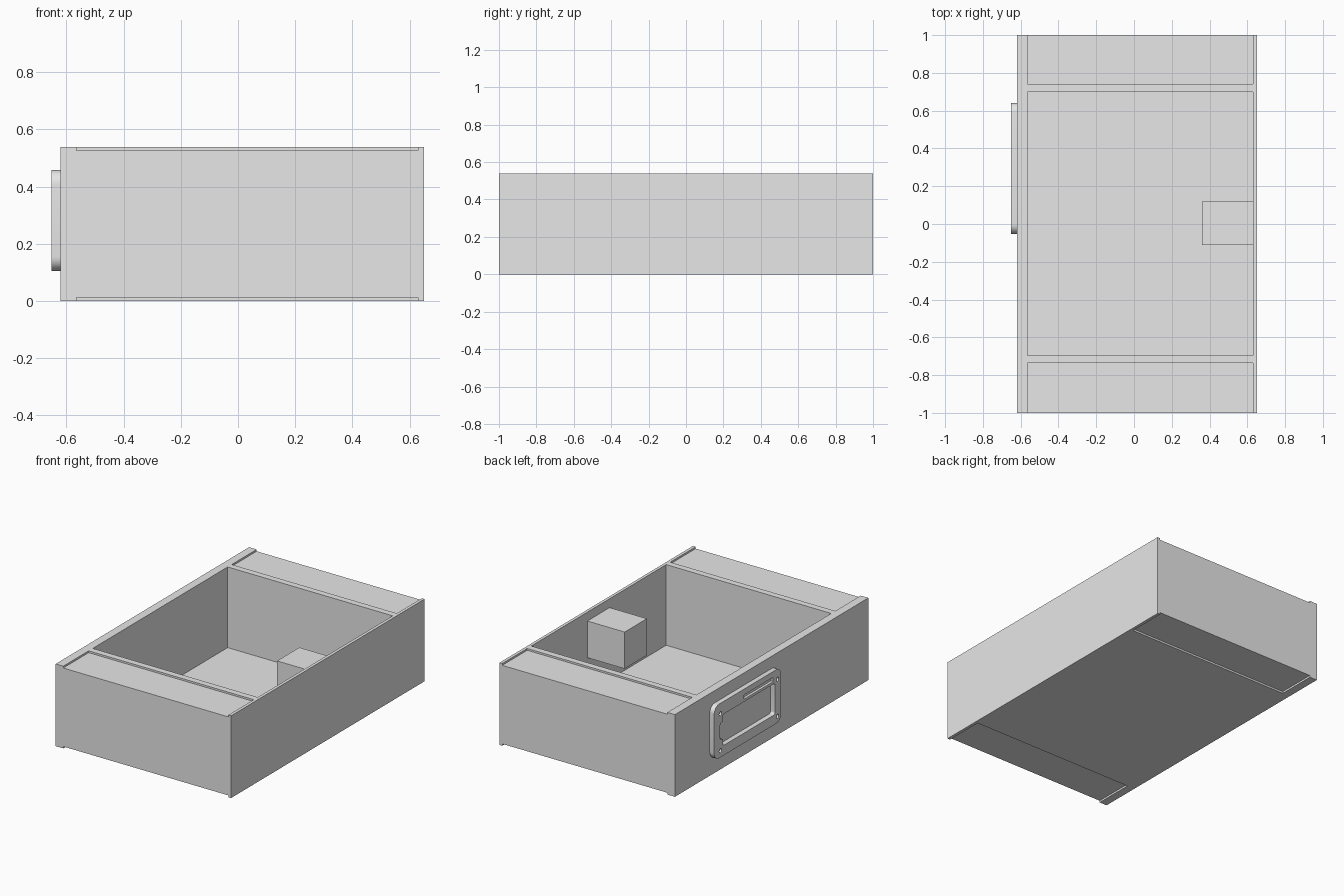
import bpy
import bmesh
from mathutils import Matrix, Vector

default = bpy.data.objects.get("Cube")
if default:
    bpy.data.objects.remove(default, do_unlink=True)

grey = bpy.data.materials.new("light_grey")
grey.use_nodes = True
grey.diffuse_color = (0.8, 0.8, 0.8, 1)
grey.node_tree.nodes["Principled BSDF"].inputs["Base Color"].default_value = (0.8, 0.8, 0.8, 1)


def finish(name, bm):
    bmesh.ops.recalc_face_normals(bm, faces=bm.faces)
    mesh = bpy.data.meshes.new(name)
    bm.to_mesh(mesh)
    bm.free()
    mesh.materials.append(grey)
    obj = bpy.data.objects.new(name, mesh)
    bpy.context.collection.objects.link(obj)
    return obj


def box(name, x, y, z, radius=0.0):
    """Box from three ranges; radius rounds the edges that run along x."""
    bm = bmesh.new()
    bmesh.ops.create_cube(bm, size=1)
    for v in bm.verts:
        v.co = Vector([(a + b) / 2 + c * (b - a) for (a, b), c in zip((x, y, z), v.co)])
    if radius:
        edges = [e for e in bm.edges if abs(e.verts[0].co.x - e.verts[1].co.x) > 1e-4]
        bmesh.ops.bevel(bm, geom=edges, offset=radius, segments=8, profile=0.5, affect='EDGES')
    return finish(name, bm)


def rod(name, x, y, z, radius):
    bm = bmesh.new()
    bmesh.ops.create_cone(bm, cap_ends=True, segments=20, radius1=radius, radius2=radius,
                          depth=x[1] - x[0],
                          matrix=Matrix.Translation((sum(x) / 2, y, z)) @ Matrix.Rotation(1.5708, 4, 'Y'))
    return finish(name, bm)


def cut(obj, cutters):
    for c in cutters:
        mod = obj.modifiers.new("cut", 'BOOLEAN')
        mod.operation = 'DIFFERENCE'
        mod.solver = 'EXACT'
        mod.object = c
    graph = bpy.context.evaluated_depsgraph_get()
    mesh = bpy.data.meshes.new_from_object(obj.evaluated_get(graph))
    obj.modifiers.clear()
    obj.data = mesh
    for c in cutters:
        bpy.data.objects.remove(c, do_unlink=True)


# Case with open compartment and shallow recesses at both ends, above and below
TOP = 0.538
inner_x = (-0.565, 0.63)
case = box("case", (-0.62, 0.65), (-1, 1), (0, TOP))
cutters = [box("compartment", inner_x, (-0.695, 0.7), (0.01, 0.7))]
for y in ((-1.1, -0.737), (0.742, 1.1)):
    for z in ((TOP - 0.012, 0.7), (-0.1, 0.012)):
        cutters.append(box("recess", inner_x, y, z))
cut(case, cutters)

# Block fixed high on the inside of the wall
box("inner_block", (0.36, 0.632), (-0.11, 0.12), (0.24, 0.48))

# Rounded frame on the outside wall
frame = box("port_frame", (-0.652, -0.618), (-0.052, 0.64), (0.105, 0.458), 0.05)
deep = (-0.7, -0.6)
cutters = [box("opening", deep, (0.01, 0.55), (0.17, 0.375), 0.015),
           box("side_notch", deep, (0.5, 0.578), (0.215, 0.33), 0.02),
           box("slot", (-0.7, -0.635), (0.03, 0.33), (0.392, 0.42))]
for y in (-0.015, 0.575):
    for z in (0.148, 0.39):
        cutters.append(rod("screw_hole", (-0.7, -0.63), y, z, 0.013))
cut(frame, cutters)

# Smooth the rounded corners, keeping all other edges sharp
bpy.ops.object.select_all(action='DESELECT')
frame.select_set(True)
bpy.context.view_layer.objects.active = frame
bpy.ops.object.shade_smooth_by_angle(angle=0.5)
